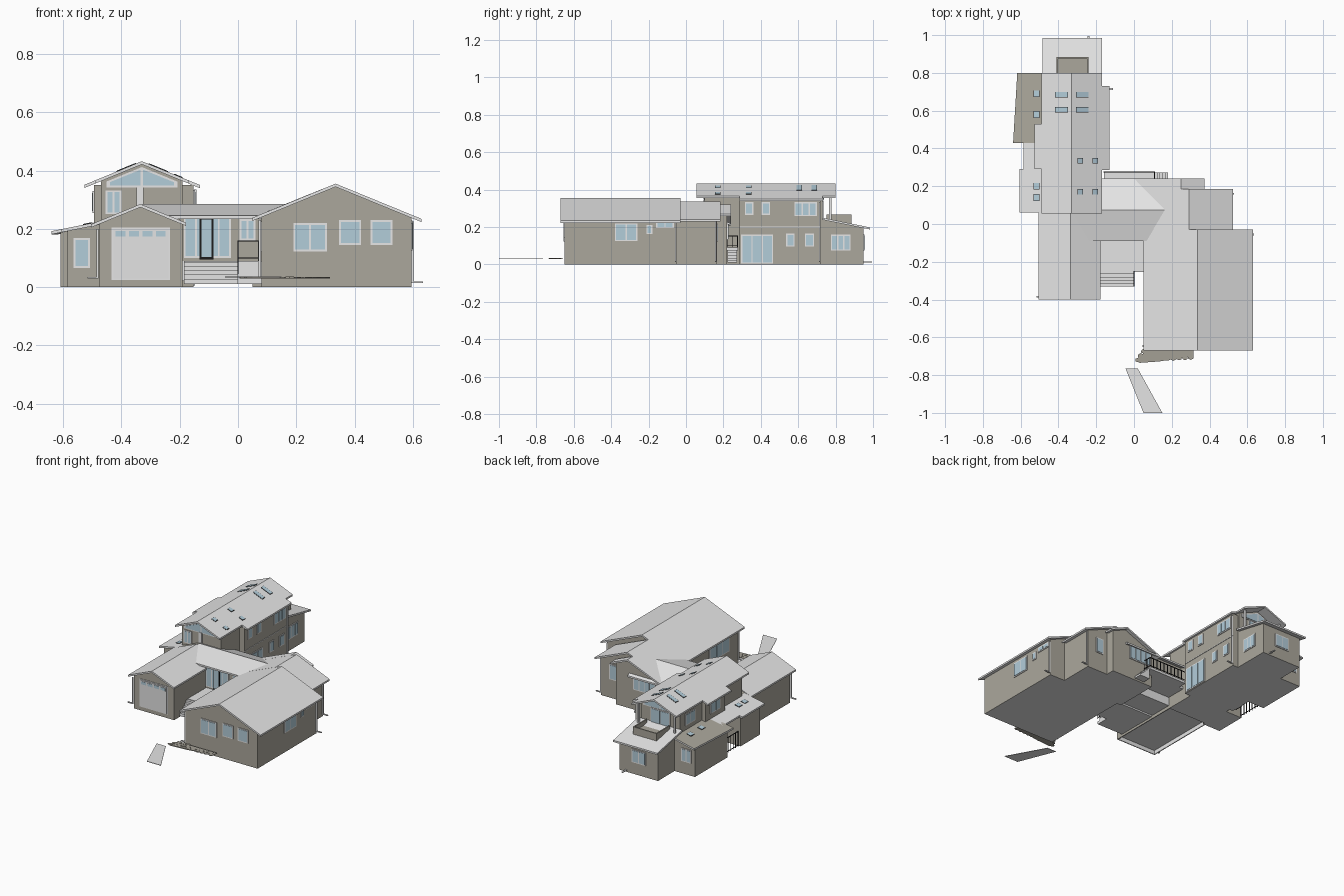
import bpy, bmesh, math, random

if "Cube" in bpy.data.objects:
    bpy.data.objects.remove(bpy.data.objects["Cube"])
random.seed(4)


def material(name, r, g, b):
    m = bpy.data.materials.new(name)
    m.use_nodes = True
    m.diffuse_color = (r, g, b, 1)
    m.node_tree.nodes["Principled BSDF"].inputs["Base Color"].default_value = (r, g, b, 1)
    return m


WALL = material("taupe wall", .41, .39, .335)
ROOF = material("light grey roof", .79, .79, .79)
TRIM = material("white trim", .80, .80, .80)
GLASS = material("pale blue glass", .45, .61, .70)
METAL = material("black metal", .012, .012, .012)
SLAB = material("grey concrete", .78, .78, .78)
PANEL = material("garage door grey", .77, .77, .77)
STONE = material("brown stone", .37, .35, .30)

SLOPE, THICK = .41, .011


def prism(name, axis, pts, a, b, mat, side=None, under=None, recess=0):
    """Extrude a 2D outline along an axis; sides and undersides may differ in colour."""
    place = {"x": lambda p, t: (t, p[0], p[1]), "y": lambda p, t: (p[0], t, p[1]),
             "z": lambda p, t: (p[0], p[1], t)}[axis]
    bm = bmesh.new()
    rings = [[bm.verts.new(place(p, t)) for p in pts] for t in (a, b)]
    bm.faces.new(rings[0])
    bm.faces.new(rings[1][::-1])
    n = len(pts)
    for i in range(n):
        j = (i + 1) % n
        bm.faces.new((rings[0][i], rings[1][i], rings[1][j], rings[0][j]))
    bmesh.ops.recalc_face_normals(bm, faces=bm.faces)
    bm.normal_update()
    for f in bm.faces:
        f.material_index = 0 if f.normal.z > .3 else 2 if f.normal.z < -.3 else 1
    if recess:
        base = [f for f in bm.faces if f.normal.z < -.9]
        bmesh.ops.inset_region(bm, faces=base, thickness=.008)
        bmesh.ops.inset_region(bm, faces=base, thickness=.0005, depth=-recess)
    me = bpy.data.meshes.new(name)
    bm.to_mesh(me)
    bm.free()
    for m in (mat, side or mat, under or side or mat):
        me.materials.append(m)
    ob = bpy.data.objects.new(name, me)
    bpy.context.collection.objects.link(ob)
    return ob


def box(name, x0, x1, y0, y1, z0, z1, mat, side=None, under=None):
    return prism(name, "z", [(x0, y0), (x1, y0), (x1, y1), (x0, y1)], z0, z1, mat, side, under)


def sheet(name, axis, p, q, a, b, mat=ROOF, side=TRIM, t=THICK, lift=0):
    """Sloping slab whose top runs from p to q."""
    (u, z), (v, w) = p, q
    return prism(name, axis, [(u, z + lift), (v, w + lift), (v, w + lift - t), (u, z + lift - t)],
                 a, b, mat, side)


def gable(name, ridge, top, lo, hi, a, b):
    sheet(name + "_west_roof", "y", (lo, top - SLOPE * (ridge - lo)), (ridge, top), a, b)
    sheet(name + "_east_roof", "y", (ridge, top), (hi, top - SLOPE * (hi - ridge)), a, b)


def house(name, ridge, top, lo, hi, a, b, under=SLAB, recess=0):
    """Walls with gable ends that reach the underside of a roof."""
    z = top - THICK / 2
    prism(name + "_walls", "y", [(lo, 0), (hi, 0), (hi, z - SLOPE * (hi - ridge)), (ridge, z),
                                 (lo, z - SLOPE * (ridge - lo))], a, b, WALL, WALL, under, recess)


def plate(name, face, pos, a0, a1, z0, z1, out, mat):
    s = 1 if face[0] == "+" else -1
    lo, hi = sorted((pos - s * .004, pos + s * out))
    if face[1] == "x":
        box(name, lo, hi, a0, a1, z0, z1, mat)
    else:
        box(name, a0, a1, lo, hi, z0, z1, mat)


def window(name, face, pos, a0, a1, z0, z1, panes=1, rim=.0065):
    plate(name + "_frame", face, pos, a0, a1, z0, z1, .004, TRIM)
    step = (a1 - a0 - rim) / panes
    for i in range(panes):
        s = a0 + rim + i * step
        plate(name + "_glass", face, pos, s, s + step - rim, z0 + rim, z1 - rim, .006, GLASS)


def railing(name, axis, pos, a0, a1, z0, z1, gap=.018):
    def bar(u0, u1, w0, w1):
        span = (u0, u1, pos - .002, pos + .002)
        box(name, *(span if axis == "x" else span[2:] + span[:2]), w0, w1, METAL)
    bar(a0, a1, z1 - .004, z1)
    bar(a0, a1, z0 + .008, z0 + .011)
    n = max(1, round((a1 - a0) / gap))
    for i in range(n + 1):
        u = a0 + (a1 - a0) * i / n
        bar(u - .0015, u + .0015, z0, z1)


# East wing: main gable and two stepped rear gables that share the west slope
house("east_wing", .335, .355, .08, .595, -.65, -.05)
gable("east_wing", .335, .355, .05, .63, -.67, -.03)
house("east_rear", .29, .337, .05, .49, -.06, .165)
gable("east_rear", .29, .337, 0, .525, -.03, .185)
house("east_end", .25, .321, .05, .345, .1, .22)
gable("east_end", .25, .321, 0, .372, .185, .24)

# Central hall with cross gable
box("hall_base", -.19, .08, -.06, .09, .02, .085, SLAB)
box("hall_floor", -.2, .1, -.06, .22, .075, .09, SLAB)
box("hall_walls", -.2, .1, -.06, .2, .09, .226, WALL)
box("hall_front_wall", -.2, .1, -.06, -.04, .09, .242, WALL)
sheet("hall_front_roof", "x", (-.09, .245), (.075, .285), -.33, .25)
sheet("hall_back_roof", "x", (.075, .285), (.24, .219), -.33, .25)

# Garage wing
house("garage", -.335, .285, -.475, -.19, -.38, .1, SLAB, .025)
gable("garage", -.335, .285, -.505, -.178, -.4, .06)
plate("garage_door_trim", "-y", -.38, -.434, -.233, .025, .205, .003, TRIM)
plate("garage_door", "-y", -.38, -.428, -.239, .03, .199, .006, PANEL)
for i in range(4):
    x = -.42 + i * .046
    plate("garage_door_light", "-y", -.38, x, x + .034, .174, .192, .008, GLASS)

# Two-storey block with dormer extensions in the same roof planes
TALL = lambda x: .432 - SLOPE * abs(x + .33)
house("tall_block", -.33, .432, -.47, -.19, .1, .73)
gable("tall_block", -.33, .432, -.49, -.17, .055, .8)
box("east_dormer_walls", -.3, -.152, .285, .72, 0, .35, WALL, WALL, SLAB)
sheet("east_dormer_roof", "y", (-.17, TALL(-.17)), (-.13, TALL(-.13)), .285, .73)
box("west_dormer_walls", -.495, -.36, .31, .51, 0, .35, WALL, WALL, SLAB)
sheet("west_dormer_roof", "y", (-.49, TALL(-.49)), (-.527, TALL(-.527)), .29, .53)
plate("storey_band", "+x", -.152, .285, .72, .199, .203, .003, TRIM)

# Gable glazing at both ends of the tall block
for y, s in ((.1, -1), (.73, 1)):
    for side in (-1, 1):
        for name, mat, out, outline in (
                ("gable_trim", TRIM, .004, ((0, .342), (.122, .342), (.122, .362), (0, .412))),
                ("gable_glass", GLASS, .007, ((.004, .348), (.11, .348), (.11, .36), (.004, .403)))):
            prism(name, "y", [(-.33 + side * d, z) for d, z in outline], y, y + s * out, mat)
window("front_upper_window", "-y", .1, -.455, -.4, .25, .332, 2)
plate("front_post", "-y", .1, -.348, -.325, .27, .345, .006, TRIM)
window("balcony_door", "+y", .73, -.4, -.26, .24, .34, 2)
for x in (-.46, -.2):
    box("balcony_post", x - .006, x + .006, .765, .777, .22, .365, TRIM)

# Rear single-storey block with balcony
prism("rear_walls", "x", [(.7, 0), (.95, 0), (.95, .196), (.7, .245)], -.465, -.19,
      WALL, WALL, SLAB)
sheet("rear_roof", "x", (.73, .25), (.985, .198), -.485, -.17)
box("balcony_floor", -.41, -.24, .73, .885, .2, .238, WALL)
box("balcony_back_wall", -.41, -.24, .877, .885, .2, .266, WALL)
for x in (-.41, -.248):
    box("balcony_side_wall", x, x + .008, .75, .885, .2, .266, WALL)

# Western lean-tos
LEAN = lambda x: .225 + .2 * (x + .475)
for name, x0, y0, y1 in (("lean_to_front", -.585, .08, .28), ("lean_to_back", -.61, .45, .78)):
    prism(name + "_walls", "y", [(x0, 0), (-.46, 0), (-.46, LEAN(-.46) - .008),
          (x0, LEAN(x0) - .008)], y0, y1, WALL, WALL, SLAB)
sheet("lean_to_front_roof", "y", (-.605, LEAN(-.605)), (-.46, LEAN(-.46)), .06, .29)
sheet("porch_roof", "y", (-.585, LEAN(-.585)), (-.46, LEAN(-.46)), .29, .46)
back = sheet("lean_to_back_roof", "y", (-.64, LEAN(-.64)), (-.46, LEAN(-.46)), .43, .8, WALL)
for v in back.data.vertices:
    if v.co.x < -.6 and v.co.y > .7:
        v.co.x += .022
plate("west_door", "-x", -.495, .33, .39, 0, .17, .006, METAL)
railing("west_porch_rail", "y", -.575, .29, .44, 0, .1, .026)

# Windows: name, face, plane, span, heights, panes
for w in (("lean_to_window", "-y", .08, -.565, -.508, .065, .168, 1),
          ("lean_to_back_window", "+y", .78, -.585, -.515, .08, .165, 2),
          ("east_front_a", "-y", -.65, .19, .305, .122, .22, 2),
          ("east_front_b", "-y", -.65, .347, .423, .145, .23, 1),
          ("east_front_c", "-y", -.65, .455, .53, .145, .23, 1),
          ("east_side_a", "+x", .595, -.38, -.26, .125, .22, 2),
          ("east_side_b", "+x", .595, -.212, -.18, .163, .212, 1),
          ("east_side_c", "+x", .595, -.16, -.065, .195, .228, 2),
          ("court_window", "-x", .08, -.55, -.35, .12, .225, 3),
          ("east_rear_window", "+y", .165, .375, .43, .12, .22, 1),
          ("east_end_window", "+y", .22, .06, .22, .13, .22, 4),
          ("hall_window", "-y", -.06, .005, .06, .16, .233, 2),
          ("upper_a", "+x", -.152, .315, .36, .265, .333, 1),
          ("upper_b", "+x", -.152, .405, .45, .265, .333, 1),
          ("upper_c", "+x", -.152, .58, .7, .258, .333, 3),
          ("lower_a", "+x", -.152, .535, .58, .095, .165, 1),
          ("lower_b", "+x", -.152, .635, .685, .095, .165, 1),
          ("sliding_door", "+x", -.152, .295, .465, .005, .16, 3),
          ("rear_side", "+x", -.19, .775, .88, .075, .16, 3),
          ("rear_back", "+y", .95, -.38, -.28, .075, .16, 2),
          ("dormer_west", "-x", -.495, .36, .46, .255, .33, 2),
          ("tall_west", "-x", -.47, .58, .68, .255, .33, 2),
          ("entrance_glazing", "-y", -.06, -.186, -.024, .1, .24, 4)):
    window(*w)
plate("front_door", "-y", -.06, -.132, -.084, .095, .24, .007, METAL)
plate("front_door_glass", "-y", -.06, -.125, -.091, .104, .232, .009, GLASS)

# Front landing, steps and rails
box("front_landing", -.185, .08, -.25, -.06, .01, .09, SLAB)
for i in range(5):
    box("front_step", -.185, 0, -.33 + i * .016, -.25, .01, .028 + i * .0145, SLAB)
railing("landing_rail", "x", -.25, 0, .07, .09, .16, .07)
railing("step_rail", "y", 0, -.33, -.25, .045, .16)

# Rear deck, steps and rail
box("rear_deck", -.16, .11, .2, .278, .075, .09, SLAB)
railing("rear_deck_rail", "x", .275, -.16, .11, .09, .155, .026)
railing("rear_deck_end_rail", "y", .108, .22, .275, .09, .155, .026)
for i in range(5):
    box("rear_step", .11 + i * .014, .124 + i * .014, .222, .272, .01, .078 - i * .014, SLAB)


# Skylights lying on a roof plane
def skylight(height, x0, x1, y0, y1):
    e = .002
    sheet("skylight_frame", "y", (x0 - e, height(x0 - e)), (x1 + e, height(x1 + e)),
          y0 - e, y1 + e, METAL, METAL, .008, .002)
    sheet("skylight_glass", "y", (x0, height(x0)), (x1, height(x1)), y0, y1, GLASS, GLASS, .008, .003)


for y in (.605, .685):
    for x in (-.305, -.415):
        skylight(TALL, x, x + .063, y - .013, y + .013)
for y in (.17, .335):
    for x in (-.285, -.205):
        skylight(TALL, x - .012, x + .012, y - .013, y + .013)
for y in (.14, .2, .58, .69):
    skylight(LEAN, -.53, -.502, y - .016, y + .016)

# Downspouts with thin splash ends: position, foot height, top, splash direction
for x, y, foot, z, d in ((-.482, -.385, .03, .2, -.035), (.6, -.055, .014, .225, .035),
                         (.495, .16, .014, .235, .035), (-.147, .715, .014, .335, .035),
                         (.075, -.645, .03, .23, -.03)):
    box("downspout", x - .004, x + .004, y - .004, y + .004, foot, z, TRIM)
    box("splash_end", min(x, x + d), max(x, x + d), y - .005, y + .005, foot, foot + .005, TRIM)
box("rear_splash_end", -.245, -.235, .95, .995, .01, .015, TRIM)

# Garden path slab and irregular stone edging
prism("path", "z", [(-.045, -.765), (.02, -.765), (.15, -1), (.05, -1)], .033, .036, SLAB)
prism("stone_bed", "z", [(.005, -.72), (.03, -.735), (.13, -.728), (.315, -.7), (.315, -.665),
                         (.07, -.668)], .03, .033, STONE)
for row in range(3):
    for col in range(10):
        x = .022 + col * .031 + row % 2 * .014
        y = -.72 + row * .022 + (x - .02) * .05
        if x < .31 and y < -.67 and (row < 2 or x > .05):
            prism("edging_stone", "z",
                  [(x + .018 * math.cos(k * math.pi / 3 + .5) * random.uniform(.85, 1),
                    y + .014 * math.sin(k * math.pi / 3 + .5) * random.uniform(.85, 1))
                   for k in range(6)], .031, .0345 + random.uniform(0, .001), STONE)
